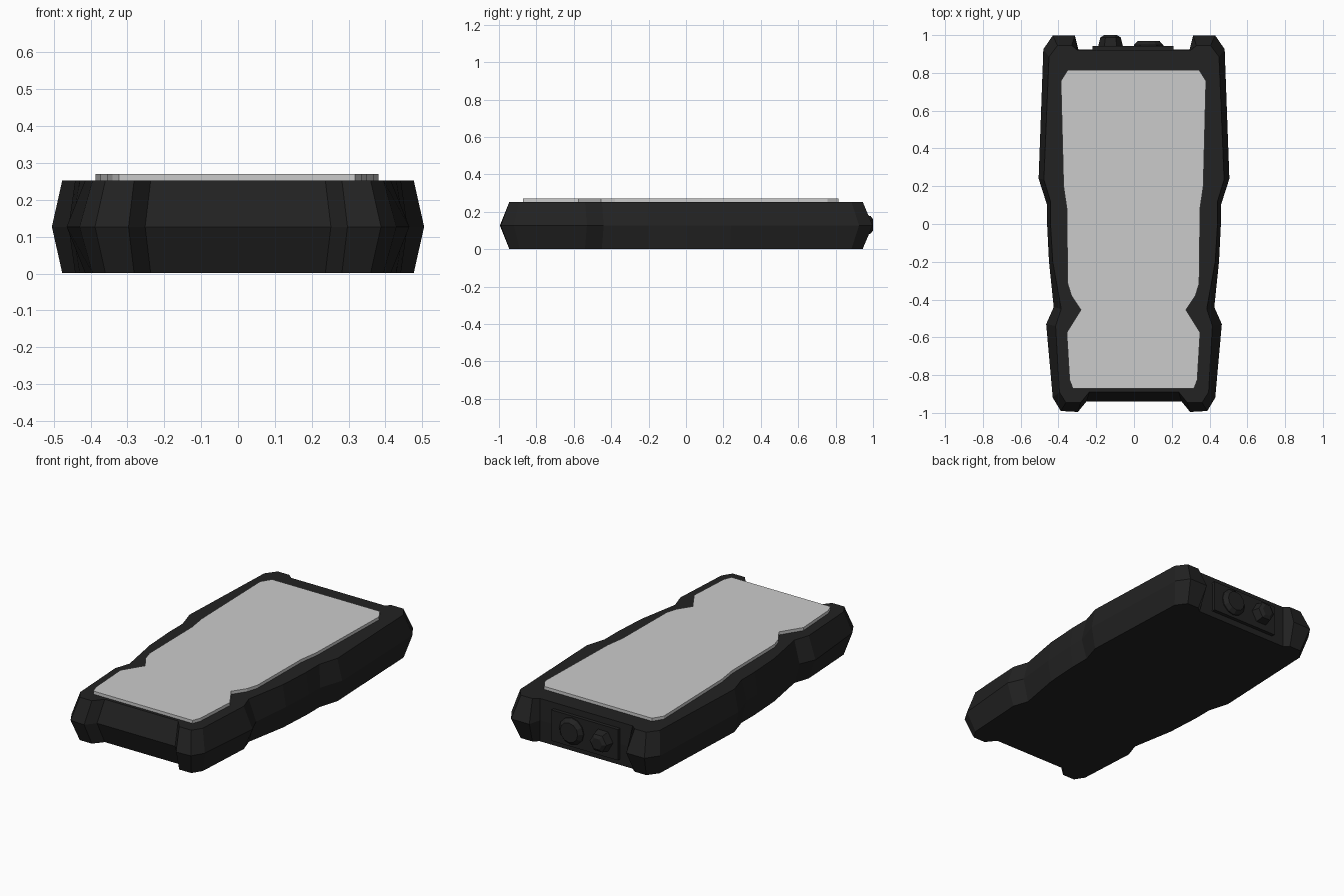
import bpy, bmesh, math

if "Cube" in bpy.data.objects:
    bpy.data.objects.remove(bpy.data.objects["Cube"])

black = bpy.data.materials.new("black_rubber")
black.diffuse_color = (0.016, 0.016, 0.016, 1)
black.use_nodes = True
black.node_tree.nodes["Principled BSDF"].inputs["Base Color"].default_value = black.diffuse_color


def loft(name, rings, mat=None):
    """Closed solid through rings of equal point count."""
    bm = bmesh.new()
    loops = [[bm.verts.new(p) for p in ring] for ring in rings]
    n = len(loops[0])
    for a, b in zip(loops, loops[1:]):
        for i in range(n):
            j = (i + 1) % n
            bm.faces.new((a[i], a[j], b[j], b[i]))
    caps = [bm.faces.new(loops[0]), bm.faces.new(loops[-1])]
    bmesh.ops.recalc_face_normals(bm, faces=bm.faces[:])
    bmesh.ops.triangulate(bm, faces=caps)
    me = bpy.data.meshes.new(name)
    bm.to_mesh(me)
    bm.free()
    ob = bpy.data.objects.new(name, me)
    bpy.context.collection.objects.link(ob)
    if mat:
        me.materials.append(mat)
    return ob


def mirrored(half, z, dx=0.0):
    pts = half + [(-x, y) for x, y in reversed(half)]
    return [(x + dx, y, z) for x, y in pts]


# Rugged case: widest at mid height, chamfered to top and bottom
mid = [(0.295, 0.925), (0.313, 0.998), (0.43, 0.998), (0.48, 0.925),
       (0.505, 0.24), (0.46, 0.10), (0.46, 0.0), (0.45, -0.20),
       (0.425, -0.44), (0.465, -0.53), (0.43, -0.92), (0.388, -0.99),
       (0.297, -0.995), (0.252, -0.94)]
rim = [(0.30, 0.92), (0.33, 0.945), (0.405, 0.945), (0.45, 0.885),
       (0.477, 0.235), (0.442, 0.12), (0.442, 0.0), (0.43, -0.20),
       (0.385, -0.45), (0.415, -0.54), (0.395, -0.89), (0.36, -0.945),
       (0.282, -0.945), (0.237, -0.89)]
loft("case", [mirrored(rim, 0.002), mirrored(mid, 0.127),
              mirrored(rim, 0.252)], black)

# Raised face plate
plate = [(0.348, 0.815), (0.384, 0.757), (0.37, 0.20), (0.353, 0.085),
         (0.348, -0.315), (0.328, -0.38), (0.278, -0.455), (0.353, -0.575),
         (0.338, -0.825), (0.32, -0.872)]
loft("face_plate", [mirrored(plate, z, -0.003) for z in (0.24, 0.27)])

# Connector panel on the back end
bpy.ops.mesh.primitive_cube_add(size=1, location=(-0.005, 0.927, 0.127))
panel = bpy.context.object
panel.name = "connector_panel"
panel.scale = (0.43, 0.03, 0.18)
panel.data.materials.append(black)


# Round and hexagonal knobs pointing to +y
def knob(name, x, sides, profile):
    rings = [[(x + r * math.cos(2 * math.pi * i / sides), y,
               0.13 + r * math.sin(2 * math.pi * i / sides))
              for i in range(sides)] for r, y in profile]
    loft(name, rings, black)


knob("antenna_knob", -0.124, 6,
     [(0.066, 0.93), (0.064, 0.948), (0.054, 0.988), (0.034, 1.0)])
knob("flat_knob", 0.077, 12, [(0.078, 0.93), (0.078, 0.948), (0.057, 0.97)])
